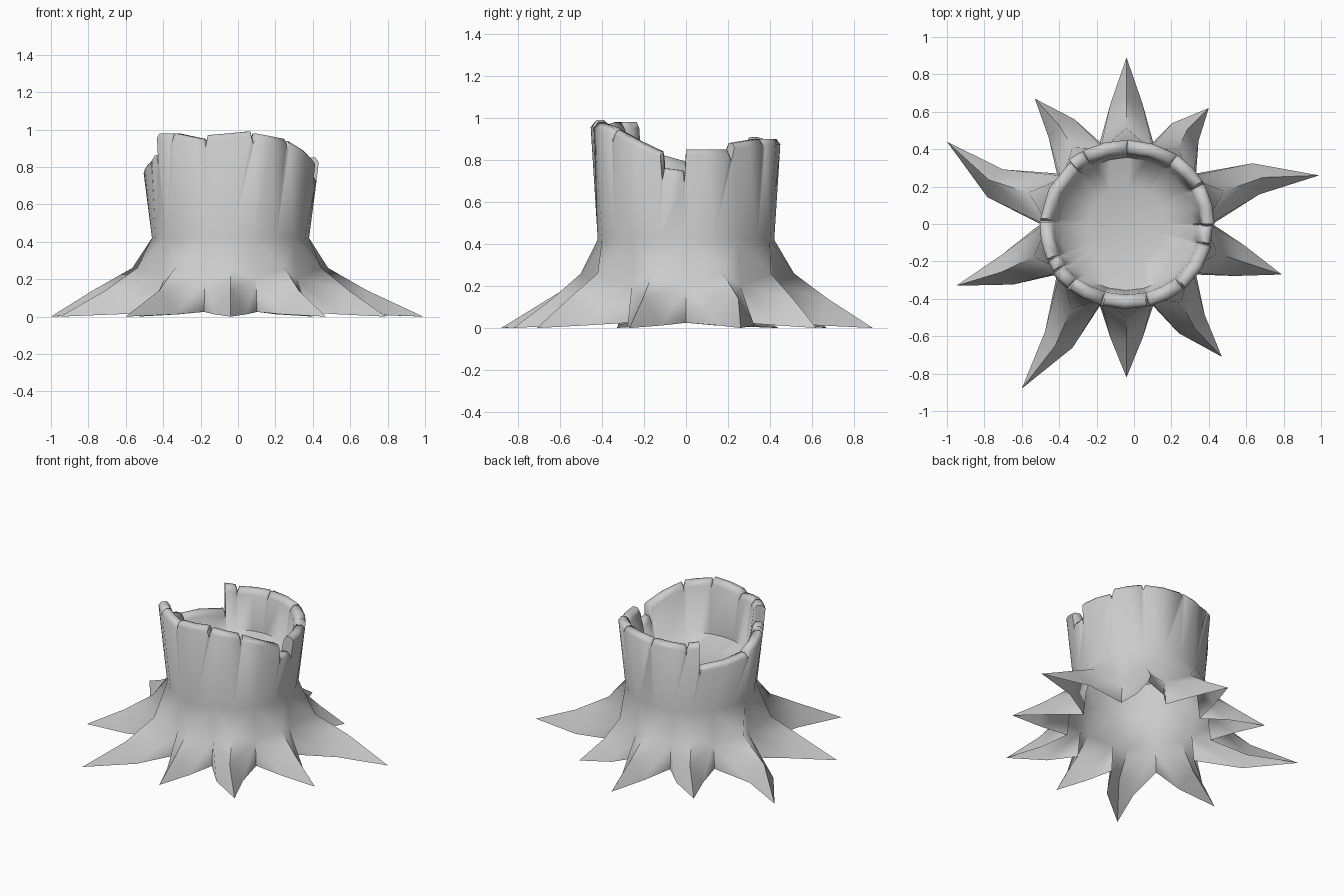
import bpy, bmesh
from math import sin, cos, radians
from mathutils import Vector

cube = bpy.data.objects.get("Cube")
if cube:
    bpy.data.objects.remove(cube, do_unlink=True)

CENTRE = Vector((-0.04, 0, 0))
WAIST, FLOOR = 0.42, 0.58

wood = bpy.data.materials.new("grey_wood")
wood.use_nodes = True
wood.diffuse_color = (0.6, 0.6, 0.6, 1)
wood.node_tree.nodes["Principled BSDF"].inputs["Base Color"].default_value = (0.6, 0.6, 0.6, 1)

# Root tips, anticlockwise, with a sideways bend halfway along
ROOTS = [(.99, .26, .05), (.40, .62, .03), (-.04, .89, 0), (-.53, .67, -.02), (-1, .44, .07),
         (-.95, -.33, .02), (-.60, -.88, .04), (-.04, -.82, 0), (.47, -.71, -.03), (.79, -.27, 0)]

# Broken rim pieces: start angle, end angle, start height, end height
PIECES = [(0, 27, .85, .85), (31, 54, .88, .90), (57, 88, .90, .90), (91, 118, .90, .89),
          (121, 130, .90, .91), (132, 176, .74, .77), (179, 205, .79, .84), (207, 214, .86, .87),
          (216, 228, .98, .98), (231, 252, .98, .95), (255, 283, .97, .99),
          (286, 308, .98, .95), (311, 344, .94, .84), (346, 358, .76, .75)]

bm = bmesh.new()


def polar(angle, rx, z, ry=None):
    a = radians(angle)
    ry = rx if ry is None else ry
    return bm.verts.new(CENTRE + Vector((rx * cos(a), ry * sin(a), z)))


def wall(angle, height, inset, drop):
    """Point on the widening trunk wall, moved inward and down."""
    rise = height - WAIST
    return polar(angle, .42 + .12 * rise - inset, height - drop, .42 + .06 * rise - inset)


def skin(ring_a, ring_b):
    """Join two closed rings of equal length with quads."""
    n = len(ring_a)
    for i in range(n):
        j = (i + 1) % n
        bm.faces.new((ring_a[i], ring_a[j], ring_b[j], ring_b[i]))


def zipper(ring_a, angles_a, ring_b, angles_b):
    """Join two closed rings of different lengths with triangles."""
    i = j = 0
    na, nb = len(ring_a), len(ring_b)
    ends_a, ends_b = angles_a + [360], angles_b + [360]
    while i < na or j < nb:
        a, b = ring_a[i % na], ring_b[j % nb]
        if j == nb or (i < na and ends_a[i + 1] <= ends_b[j + 1]):
            i += 1
            bm.faces.new((a, ring_a[i % na], b))
        else:
            j += 1
            bm.faces.new((a, ring_b[j % nb], b))


# Flared foot: a valley between every pair of roots
count = len(ROOTS)
step = 360 / count
valleys = [(polar(i * step, .42, WAIST), polar(i * step, .44, .2), polar(i * step, .46, .025))
           for i in range(count)]

# Roots: a ridge running down to each tip, with a side edge on the ground
waist_ring = []
for i, (x, y, bend) in enumerate(ROOTS):
    top = polar((i + .5) * step, .42, WAIST)
    tip = bm.verts.new((x, y, 0))
    base = Vector((top.co.x, top.co.y, 0))
    run = tip.co - base
    side = Vector((-run.y, run.x, 0)).normalized()
    knee = bm.verts.new(base + run * .2 + side * bend * .4 + Vector((0, 0, .26)))
    shin = bm.verts.new(base + run * .54 + side * bend + Vector((0, 0, .14)))
    for sign, (v_top, v_mid, v_low) in ((-1, valleys[i]), (1, valleys[(i + 1) % count])):
        edge = bm.verts.new(base + run * .48 + side * (.085 * sign + bend) + Vector((0, 0, .012)))
        for face in ((v_top, top, knee, v_mid), (v_mid, knee, shin, edge),
                     (v_mid, edge, v_low), (edge, shin, tip)):
            bm.faces.new(face)
    waist_ring += [valleys[i][0], top]
waist_angles = [i * step / 2 for i in range(2 * count)]

# Rim columns: three per piece and a split after each
columns = []
for piece, following in zip(PIECES, PIECES[1:] + [(360,) + PIECES[0][1:]]):
    a, b, h, k = piece
    columns += [(a, h), ((a + b) / 2, (h + k) / 2), (b, k),
                ((b + following[0]) / 2, min(k, following[2]) - .03)]
angles = [a for a, h in columns]

# Trunk wall, rounded rim and shallow hollow
rings = [[wall(a, h, inset, drop) for a, h in columns]
         for inset, drop in ((0, .025), (.018, 0), (.055, 0), (.075, .03))]
rings.append([polar(a, .355, FLOOR + .04) for a in angles])
rings.append([polar(a, .2, FLOOR) for a in angles])
zipper(waist_ring, waist_angles, rings[0], angles)
for lower, upper in zip(rings, rings[1:]):
    skin(lower, upper)

# Hollow floor
middle = polar(0, 0, FLOOR - .01)
for i, v in enumerate(rings[-1]):
    bm.faces.new((v, rings[-1][(i + 1) % len(columns)], middle))

bmesh.ops.recalc_face_normals(bm, faces=bm.faces)
# Make sure the outside of the trunk faces outward
bm.faces.ensure_lookup_table()
first = bm.faces[0]
if first.normal.dot(first.calc_center_median() - Vector((-.04, 0, .3))) < 0:
    bmesh.ops.reverse_faces(bm, faces=bm.faces)

mesh = bpy.data.meshes.new("tree_stump")
bm.to_mesh(mesh)
bm.free()
mesh.materials.append(wood)
stump = bpy.data.objects.new("tree_stump", mesh)
bpy.context.collection.objects.link(stump)

bpy.ops.object.select_all(action="DESELECT")
stump.select_set(True)
bpy.context.view_layer.objects.active = stump
bpy.ops.object.shade_smooth_by_angle(angle=radians(70))
